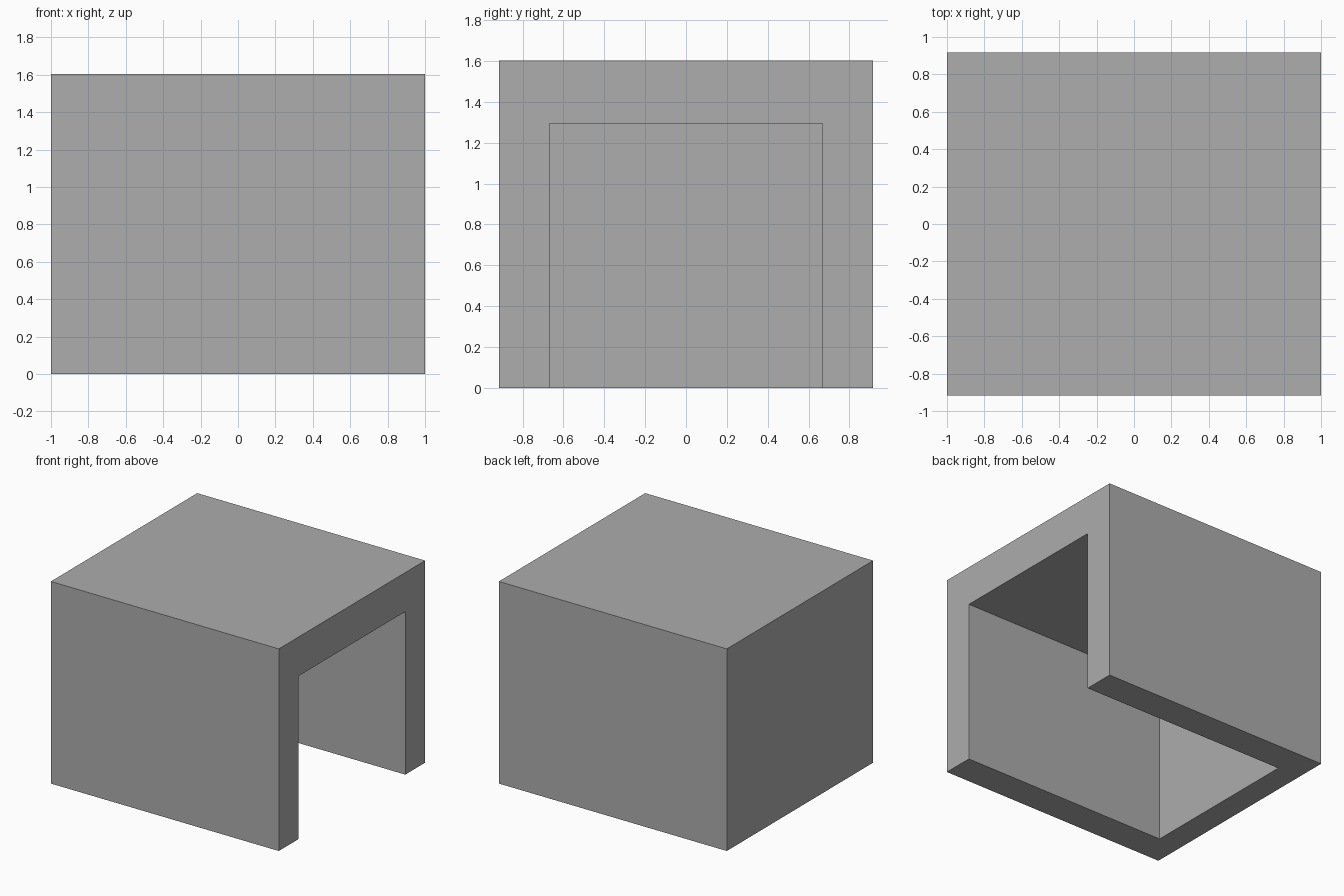
import bpy
import bmesh

# Remove the default cube only
cube = bpy.data.objects.get("Cube")
if cube:
    bpy.data.objects.remove(cube, do_unlink=True)

# Overall size and wall thicknesses
HALF_X, HALF_Y, HEIGHT = 1.0, 0.917, 1.603
SIDE, END, ROOF = 0.248, 0.197, 0.31

grey = bpy.data.materials.new("mid_grey")
grey.use_nodes = True
colour = (0.418, 0.418, 0.418, 1.0)
grey.diffuse_color = colour
grey.node_tree.nodes["Principled BSDF"].inputs["Base Color"].default_value = colour


def make_box(name, low, high):
    """Box spanning two opposite corners."""
    bm = bmesh.new()
    bmesh.ops.create_cube(bm, size=1)
    for v in bm.verts:
        v.co = [h if c > 0 else l for c, l, h in zip(v.co, low, high)]
    mesh = bpy.data.meshes.new(name)
    bm.to_mesh(mesh)
    bm.free()
    mesh.materials.append(grey)
    obj = bpy.data.objects.new(name, mesh)
    bpy.context.collection.objects.link(obj)
    return obj


# Shelter block, hollowed from below and open on the +x end
shell = make_box("shelter_shell", (-HALF_X, -HALF_Y, 0), (HALF_X, HALF_Y, HEIGHT))
inner_y = HALF_Y - SIDE
cutter = make_box("hollow_cutter", (-HALF_X + END, -inner_y, -0.5),
                  (HALF_X + 0.5, inner_y, HEIGHT - ROOF))

hollow = shell.modifiers.new("hollow", "BOOLEAN")
hollow.operation = "DIFFERENCE"
hollow.solver = "EXACT"
hollow.object = cutter

# Apply the cut and discard the cutter
bpy.context.view_layer.objects.active = shell
shell.select_set(True)
bpy.ops.object.modifier_apply(modifier=hollow.name)
bpy.data.objects.remove(cutter, do_unlink=True)
